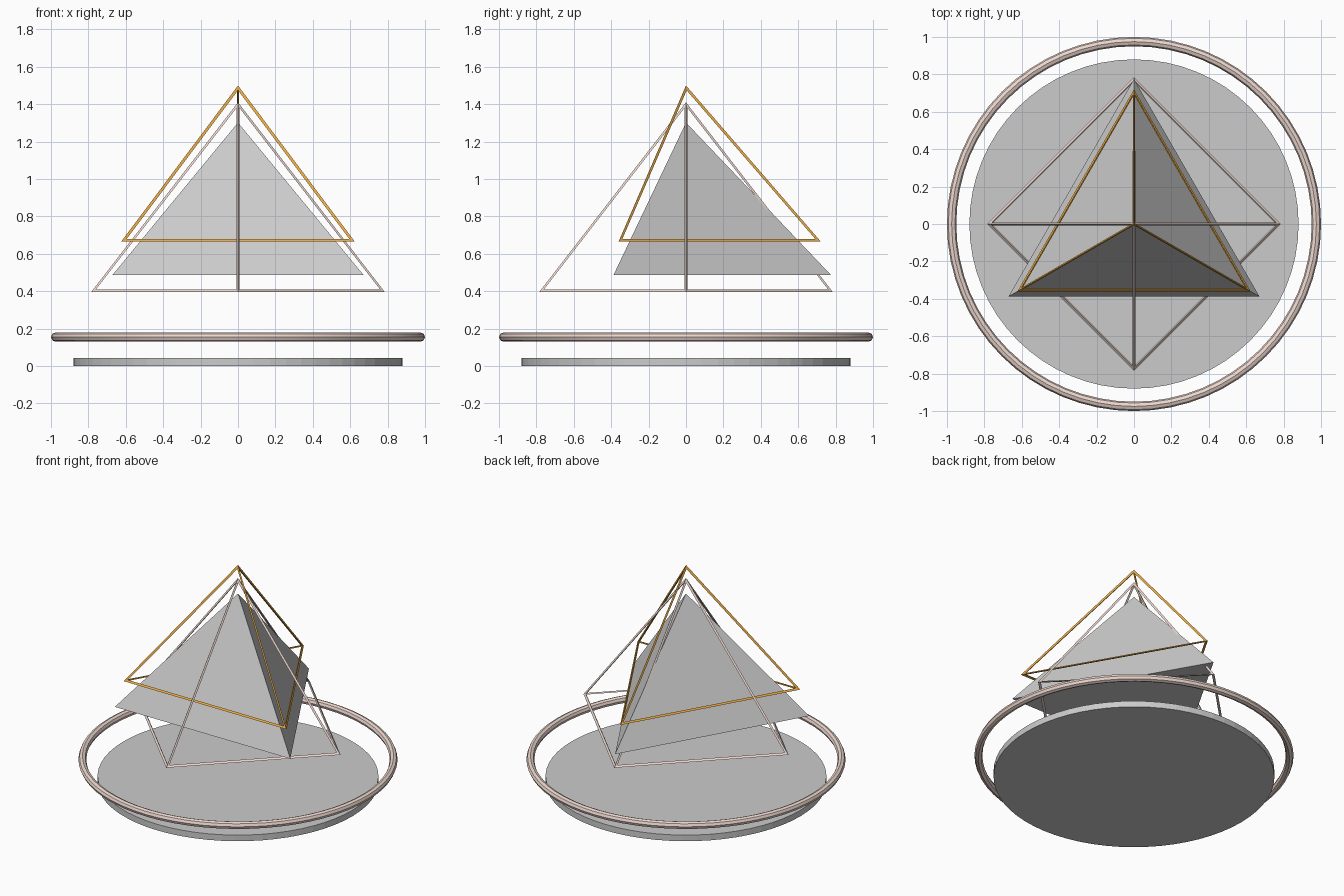
import bpy

if "Cube" in bpy.data.objects:
    bpy.data.objects.remove(bpy.data.objects["Cube"])


def material(name, rgb):
    m = bpy.data.materials.new(name)
    m.diffuse_color = (*rgb, 1)
    m.use_nodes = True
    m.node_tree.nodes["Principled BSDF"].inputs["Base Color"].default_value = m.diffuse_color
    return m


pink = material("pale_pink", (0.84, 0.68, 0.62))
gold = material("gold", (0.80, 0.40, 0.06))


def pyramid(name, sides, radius, base, height, mat=None, wire=0):
    # First corner points to +y; a wire thickness leaves only the edges
    bpy.ops.mesh.primitive_cone_add(vertices=sides, radius1=radius, radius2=0,
                                    depth=height, location=(0, 0, base + height / 2))
    ob = bpy.context.object
    ob.name = name
    if mat:
        ob.data.materials.append(mat)
    if wire:
        mod = ob.modifiers.new("struts", 'WIREFRAME')
        mod.thickness = wire
        mod.offset = 0
    return ob


# Base disc
bpy.ops.mesh.primitive_cylinder_add(vertices=64, radius=0.88, depth=0.042,
                                    location=(0, 0, 0.021))
bpy.context.object.name = "base_disc"

# Floating ring
bpy.ops.mesh.primitive_torus_add(major_segments=64, minor_segments=8,
                                 major_radius=0.975, minor_radius=0.025,
                                 location=(0, 0, 0.155))
ring = bpy.context.object
ring.name = "floating_ring"
ring.data.materials.append(pink)
bpy.ops.object.shade_smooth_by_angle()

# Solid three-sided pyramid inside two wire pyramids
pyramid("solid_pyramid", 3, 0.775, 0.487, 0.815)
pyramid("square_wire_pyramid", 4, 0.775, 0.40, 1.0, pink, 0.02)
pyramid("triangular_wire_pyramid", 3, 0.71, 0.67, 0.82, gold, 0.02)
